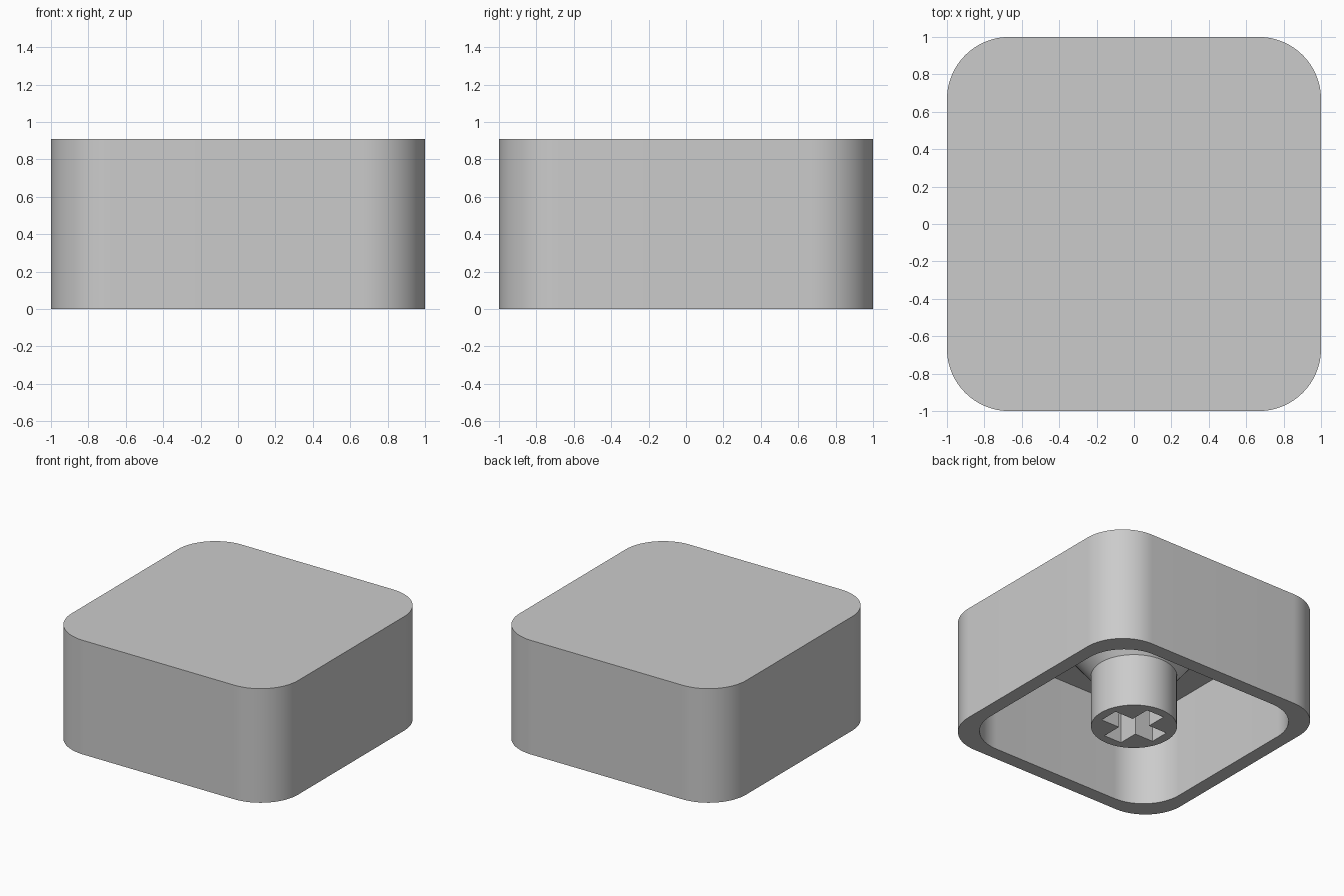
import bpy, bmesh, math

if "Cube" in bpy.data.objects:
    bpy.data.objects.remove(bpy.data.objects["Cube"], do_unlink=True)

HEIGHT, WALL, RADIUS = 0.91, 0.111, 0.333
CEILING = HEIGHT - WALL

grey = bpy.data.materials.new("light grey plastic")
grey.use_nodes = True
colour = (0.6, 0.6, 0.6, 1)
grey.diffuse_color = colour
grey.node_tree.nodes["Principled BSDF"].inputs["Base Color"].default_value = colour


def rounded_square(half, radius, steps=24):
    """Outline of a square with rounded corners, anticlockwise."""
    points = []
    for corner in range(4):
        middle = math.radians(45 + 90 * corner)
        cx = math.copysign(half - radius, math.cos(middle))
        cy = math.copysign(half - radius, math.sin(middle))
        for i in range(steps + 1):
            a = math.radians(90 * (corner + i / steps))
            points.append((cx + radius * math.cos(a), cy + radius * math.sin(a)))
    return points


def circle(radius, steps=64):
    angles = [math.tau * i / steps for i in range(steps)]
    return [(radius * math.cos(a), radius * math.sin(a)) for a in angles]


def cross(length, width):
    """Outline of a plus sign, one arm end and inner corner per quarter turn."""
    l, w = length / 2, width / 2
    points = []
    for turn in range(4):
        c, s = round(math.cos(turn * math.pi / 2)), round(math.sin(turn * math.pi / 2))
        points += [(x * c - y * s, x * s + y * c) for x, y in ((l, -w), (l, w), (w, w))]
    return points


def loft(name, sections):
    """Closed solid through a list of (outline, height) sections."""
    bm = bmesh.new()
    rings = [[bm.verts.new((x, y, z)) for x, y in outline] for outline, z in sections]
    for low, high in zip(rings, rings[1:]):
        n = len(low)
        for i in range(n):
            j = (i + 1) % n
            bm.faces.new((low[i], low[j], high[j], high[i]))
    bm.faces.new(rings[0][::-1])
    bm.faces.new(rings[-1])
    bmesh.ops.recalc_face_normals(bm, faces=bm.faces)
    mesh = bpy.data.meshes.new(name)
    bm.to_mesh(mesh)
    bm.free()
    mesh.materials.append(grey)
    obj = bpy.data.objects.new(name, mesh)
    bpy.context.collection.objects.link(obj)
    return obj


def smooth(obj):
    bpy.ops.object.select_all(action='DESELECT')
    obj.select_set(True)
    bpy.context.view_layer.objects.active = obj
    bpy.ops.object.shade_smooth_by_angle(angle=math.radians(30))


# Hollow cap: up the outside, over the top, with the cavity as the inner loop
outer = rounded_square(1, RADIUS)
inner = rounded_square(1 - WALL, RADIUS)
cap = loft("cap_shell", [(inner, CEILING), (inner, 0), (outer, 0), (outer, HEIGHT)])
smooth(cap)

# Round stem flaring out to meet the ceiling
post = circle(0.311)
stem = loft("stem", [(post, 0), (post, 0.42), (circle(0.61), CEILING)])

# Cross-shaped socket cut into the stem
slot = cross(0.48, 0.155)
cutter = loft("socket_cutter", [(slot, -0.1), (slot, 0.43)])
cutter.hide_render = True
cut = stem.modifiers.new("socket", 'BOOLEAN')
cut.operation = 'DIFFERENCE'
cut.solver = 'EXACT'
cut.object = cutter
bpy.context.view_layer.objects.active = stem
bpy.ops.object.modifier_apply(modifier=cut.name)
bpy.data.objects.remove(cutter, do_unlink=True)
smooth(stem)
